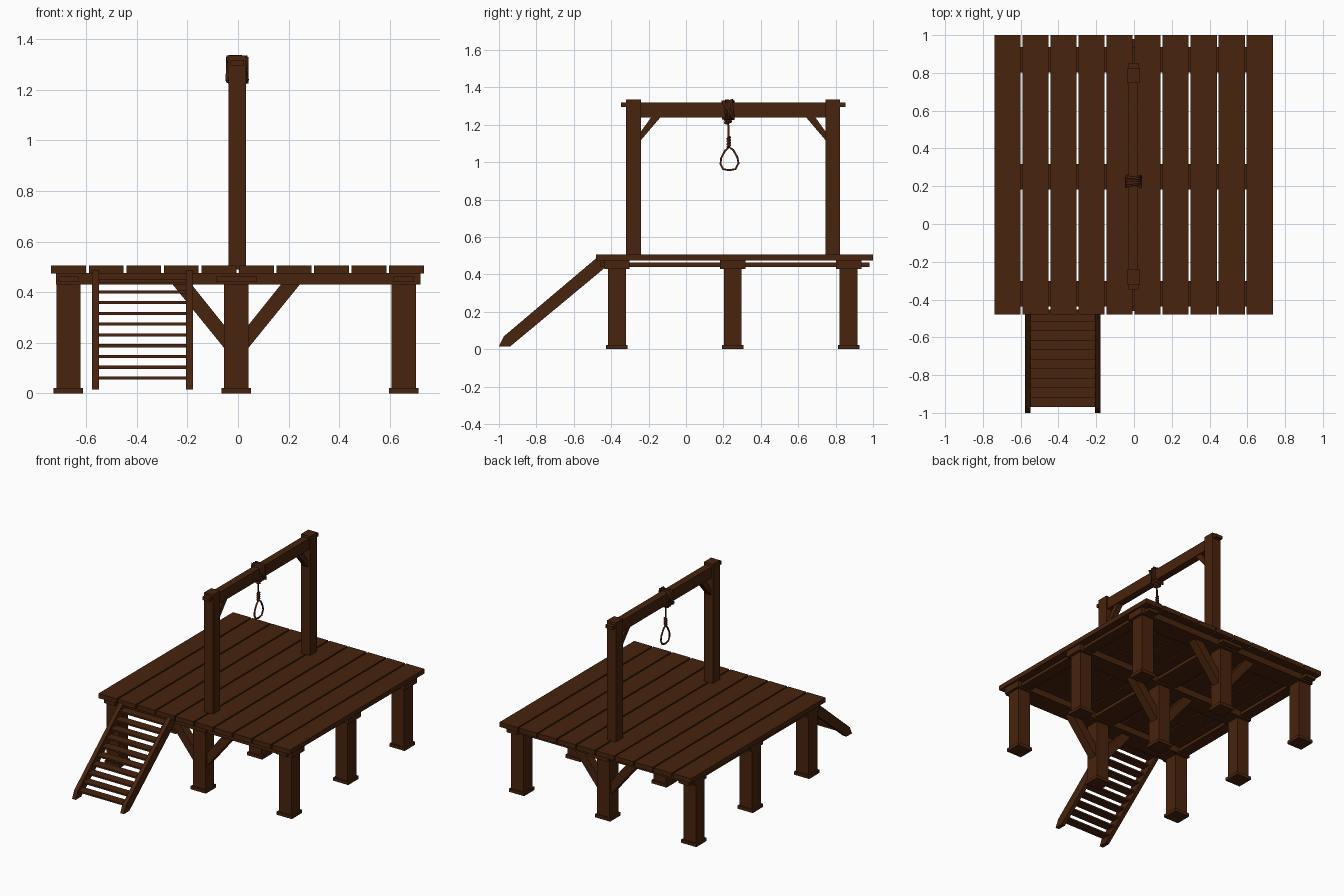
import bpy, math, random
from mathutils import Vector

if "Cube" in bpy.data.objects:
    bpy.data.objects.remove(bpy.data.objects["Cube"])

random.seed(3)

def material(name, col):
    m = bpy.data.materials.new(name)
    m.diffuse_color = (*col, 1)
    m.use_nodes = True
    m.node_tree.nodes["Principled BSDF"].inputs["Base Color"].default_value = m.diffuse_color
    return m

WOOD = material("dark_wood", (0.065, 0.017, 0.004))
ROPE = material("rope", (0.075, 0.018, 0.006))

def prism(name, profile, axis, lo, hi):
    """Extrude a 2D profile along x (profile = y,z) or y (profile = x,z)."""
    put = (lambda p, t: (t, p[0], p[1])) if axis == 'x' else (lambda p, t: (p[0], t, p[1]))
    n = len(profile)
    verts = [put(p, lo) for p in profile] + [put(p, hi) for p in profile]
    faces = [tuple(range(n))[::-1], tuple(range(n, 2 * n))]
    faces += [(i, (i + 1) % n, n + (i + 1) % n, n + i) for i in range(n)]
    me = bpy.data.meshes.new(name)
    me.from_pydata(verts, [], faces)
    import bmesh
    bm = bmesh.new()
    bm.from_mesh(me)
    bmesh.ops.recalc_face_normals(bm, faces=bm.faces)
    bm.to_mesh(me)
    bm.free()
    me.materials.append(WOOD)
    ob = bpy.data.objects.new(name, me)
    bpy.context.collection.objects.link(ob)
    return ob

def box(name, x0, x1, y0, y1, z0, z1):
    return prism(name, [(y0, z0), (y1, z0), (y1, z1), (y0, z1)], 'x', x0, x1)

def rope(name, pts, radius, closed=False):
    cu = bpy.data.curves.new(name, 'CURVE')
    cu.dimensions = '3D'
    cu.bevel_depth = radius
    cu.bevel_resolution = 1
    cu.use_fill_caps = True
    sp = cu.splines.new('POLY')
    sp.points.add(len(pts) - 1)
    for p, co in zip(sp.points, pts):
        p.co = (*co, 1)
    sp.use_cyclic_u = closed
    cu.materials.append(ROPE)
    ob = bpy.data.objects.new(name, cu)
    bpy.context.collection.objects.link(ob)

# Deck planks
for i in range(10):
    x = -0.738 + i * 0.1483
    box("deck_plank", x, x + 0.138, -0.48, 1.0, 0.474, 0.506)

XS, YS = (-0.67, -0.007, 0.655), (-0.37, 0.25, 0.87)

# Joists: crosswise under the planks, lengthwise through them
for y in YS:
    box("cross_joist", -0.72, 0.722, y - 0.067, y + 0.068, 0.43, 0.475)
for x, w in zip(XS, (0.04, 0.08, 0.04)):
    box("long_joist", x - w, x + w, -0.46, 0.98, 0.44, 0.463)

# Legs with feet, and diagonal braces on the middle legs
for y in YS:
    for x in XS:
        box("leg", x - 0.048, x + 0.048, y - 0.048, y + 0.048, 0, 0.44)
        box("leg_foot", x - 0.058, x + 0.058, y - 0.057, y + 0.057, 0, 0.022)
    for s in (-1, 1):
        pts = [(0.04, 0.17), (0.255, 0.435), (0.18, 0.435), (0.04, 0.26)]
        prism("leg_brace", [(XS[1] + s * px, pz) for px, pz in pts], 'y', y - 0.03, y + 0.03)

# Upper frame: two uprights, beam, tenons and corner braces
YC = 0.2525
for s in (-1, 1):
    yc = YC + s * 0.533
    box("upright", -0.037, 0.031, yc - 0.039, yc + 0.039, 0.49, 1.335)
    ends = sorted((yc, YC + s * 0.6))
    box("beam_tenon", -0.03, 0.024, *ends, 1.295, 1.318)
    pts = [(0.50, 1.11), (0.50, 1.155), (0.435, 1.245), (0.385, 1.245)]
    prism("beam_brace", [(YC + s * py, pz) for py, pz in pts], 'x', -0.022, 0.016)
box("top_beam", -0.028, 0.022, YC - 0.51, YC + 0.51, 1.24, 1.318)

# Rope wrapped round the beam
RY = 0.225
wrap = []
corners = [(-0.037, 1.229), (-0.037, 1.327), (0.031, 1.327), (0.031, 1.229)]
for k in range(5 * 4 + 1):
    x, z = corners[k % 4]
    wrap.append((x + random.uniform(-.005, .005),
                 RY - 0.025 + 0.05 * k / 20 + random.uniform(-.008, .008),
                 z + random.uniform(-.005, .005)))
rope("beam_wrap", wrap, 0.0075)
rope("wrap_cross", [(-0.042, RY - .03, 1.235), (-0.042, RY + .03, 1.325),
                    (0.036, RY - .03, 1.325), (0.036, RY + .03, 1.235)], 0.007)
rope("wrap_knot", [(-0.003 + 0.016 * math.cos(t), RY + 0.014 * math.sin(t), 1.235 - 0.0022 * t)
                   for t in [j * math.pi / 4 for j in range(17)]], 0.008)

# Hanging rope, coil and loop
rope("hanging_rope", [(-0.003, RY, 1.24), (-0.003, RY + .002, 1.16), (-0.003, RY + .005, 1.08)], 0.006)
rope("rope_coil", [(-0.003 + 0.007 * math.cos(t), RY + 0.004 + 0.007 * math.sin(t), 1.135 - 0.0022 * t)
                   for t in [j * math.pi / 4 for j in range(33)]], 0.006)
loop = [(0, 1.08), (-0.022, 1.062), (-0.044, 1.02), (-0.046, 0.99), (-0.033, 0.963), (0, 0.957),
        (0.033, 0.963), (0.05, 0.995), (0.044, 1.025), (0.022, 1.065)]
rope("rope_loop", [(-0.003, RY + 0.006 + y, z) for y, z in loop], 0.006, True)

# Stairs: two slanted stringers with thin treads
side = [(-1.0, 0.015), (-0.94, 0.015), (-0.41, 0.455), (-0.43, 0.495), (-0.47, 0.495), (-0.975, 0.068)]
for x in (-0.577, -0.206):
    prism("stair_stringer", side, 'x', x, x + 0.028)
for i in range(10):
    y, z = -0.968 + i * 0.0503, 0.055 + i * 0.0425
    box("stair_tread", -0.555, -0.2, y, y + 0.062, z, z + 0.012)
